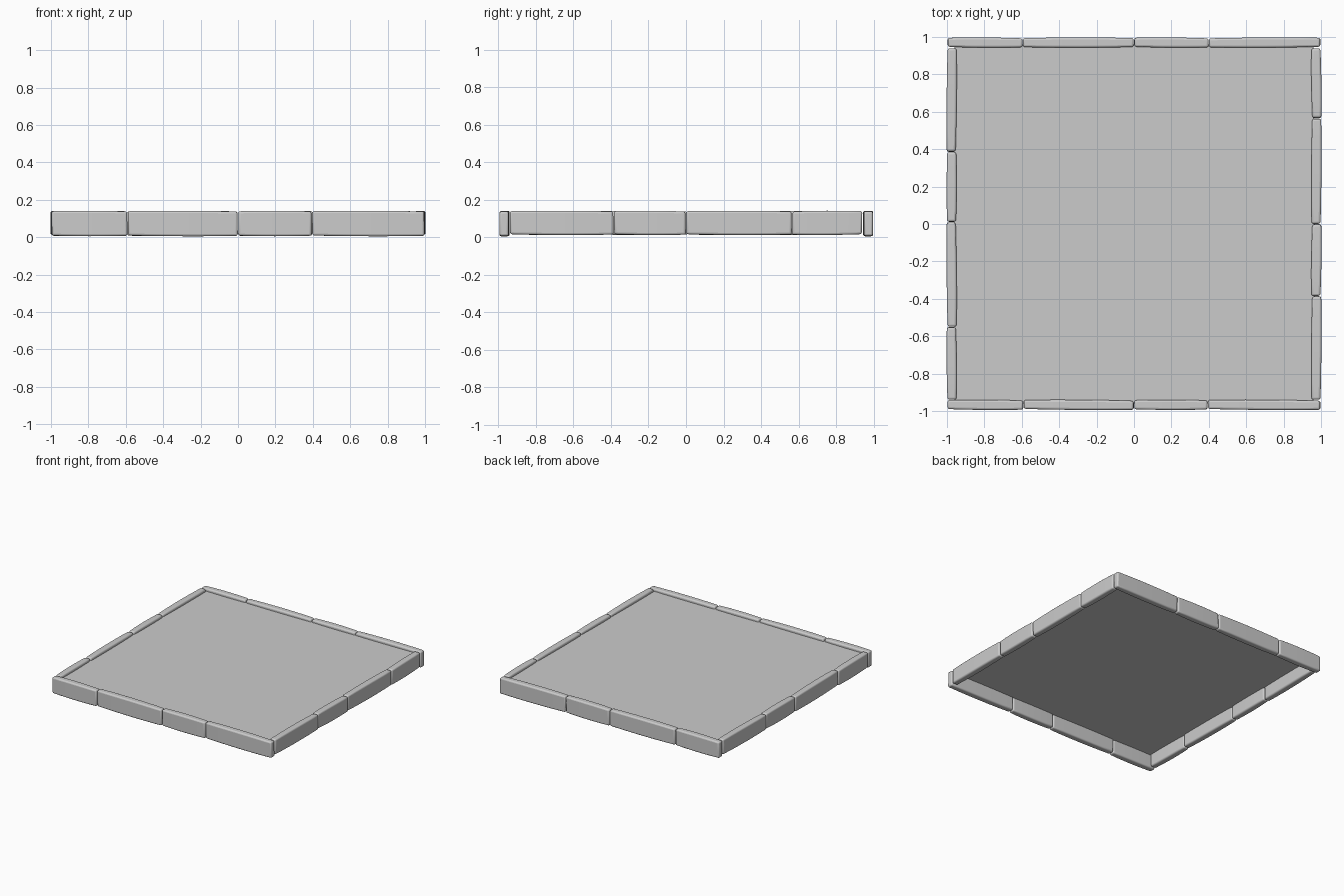
import bpy, bmesh, math, random
from mathutils import Matrix, Vector

random.seed(4)
old = bpy.data.objects.get("Cube")
if old:
    bpy.data.objects.remove(old, do_unlink=True)


def material(name, colour):
    m = bpy.data.materials.new(name)
    m.use_nodes = True
    m.diffuse_color = colour
    m.node_tree.nodes["Principled BSDF"].inputs["Base Color"].default_value = colour
    return m


grey = material("stone grey", (0.6, 0.6, 0.6, 1))


def finish(name, bm):
    me = bpy.data.meshes.new(name)
    bm.to_mesh(me)
    bm.free()
    me.materials.append(grey)
    ob = bpy.data.objects.new(name, me)
    bpy.context.collection.objects.link(ob)
    bpy.ops.object.select_all(action="DESELECT")
    ob.select_set(True)
    bpy.context.view_layer.objects.active = ob
    return ob


def stone(name, start, end, turn, offset, low):
    """Worn kerb stone along local x, outer face towards local -y, then turned about z."""
    bm = bmesh.new()
    bmesh.ops.create_cube(bm, size=1)
    long_edges = [e for e in bm.edges
                  if abs(e.verts[0].co.x - e.verts[1].co.x) > 0.5]
    bmesh.ops.subdivide_edges(bm, edges=long_edges, cuts=5)
    length, thick, top = end - start - 0.004, 0.048, 0.138
    lean = random.uniform(-0.003, 0.003)
    for v in bm.verts:
        t = v.co.x * 2
        bow = 0.005 * (1 - t * t)
        side = 1 if v.co.y > 0 else -1
        z = low + (v.co.z + 0.5) * (top - low)
        z += bow * 0.6 * (1 if v.co.z > 0 else -1) + lean * t * 0.5
        y = offset + v.co.y * thick + side * bow * 0.6 + lean * t
        x = (start + end) / 2 + v.co.x * length + lean * v.co.z
        v.co = Vector((x, y, z))
    bm.transform(Matrix.Rotation(turn, 4, "Z"))
    ob = finish(name, bm)
    bevel = ob.modifiers.new("worn edges", "BEVEL")
    bevel.width = 0.011
    bevel.segments = 3
    bevel.limit_method = "ANGLE"
    bpy.ops.object.shade_smooth_by_angle(angle=math.radians(40))


# Kerb rows: breaks along each side, turned into place
rows = {
    "front": (0, -0.967, 0.008, (-0.998, -0.59, 0, 0.395, 0.998)),
    "right": (-math.pi / 2, -0.975, 0.015, (-0.94, -0.385, -0.01, 0.55, 0.94)),
    "back": (math.pi, -0.97, 0.008, (-0.998, -0.4, 0, 0.595, 0.998)),
    "left": (math.pi / 2, -0.975, 0.015, (-0.94, -0.385, 0, 0.565, 0.94)),
}
for side, (turn, offset, low, breaks) in rows.items():
    for i, (a, b) in enumerate(zip(breaks, breaks[1:])):
        stone(f"{side}_kerb_stone_{i + 1}", a, b, turn, offset, low)

# Floor sheet set just below the top of the kerb
bm = bmesh.new()
bmesh.ops.create_grid(bm, x_segments=1, y_segments=1, size=0.96,
                      matrix=Matrix.Translation((0, 0, 0.118)))
finish("floor_slab", bm)
